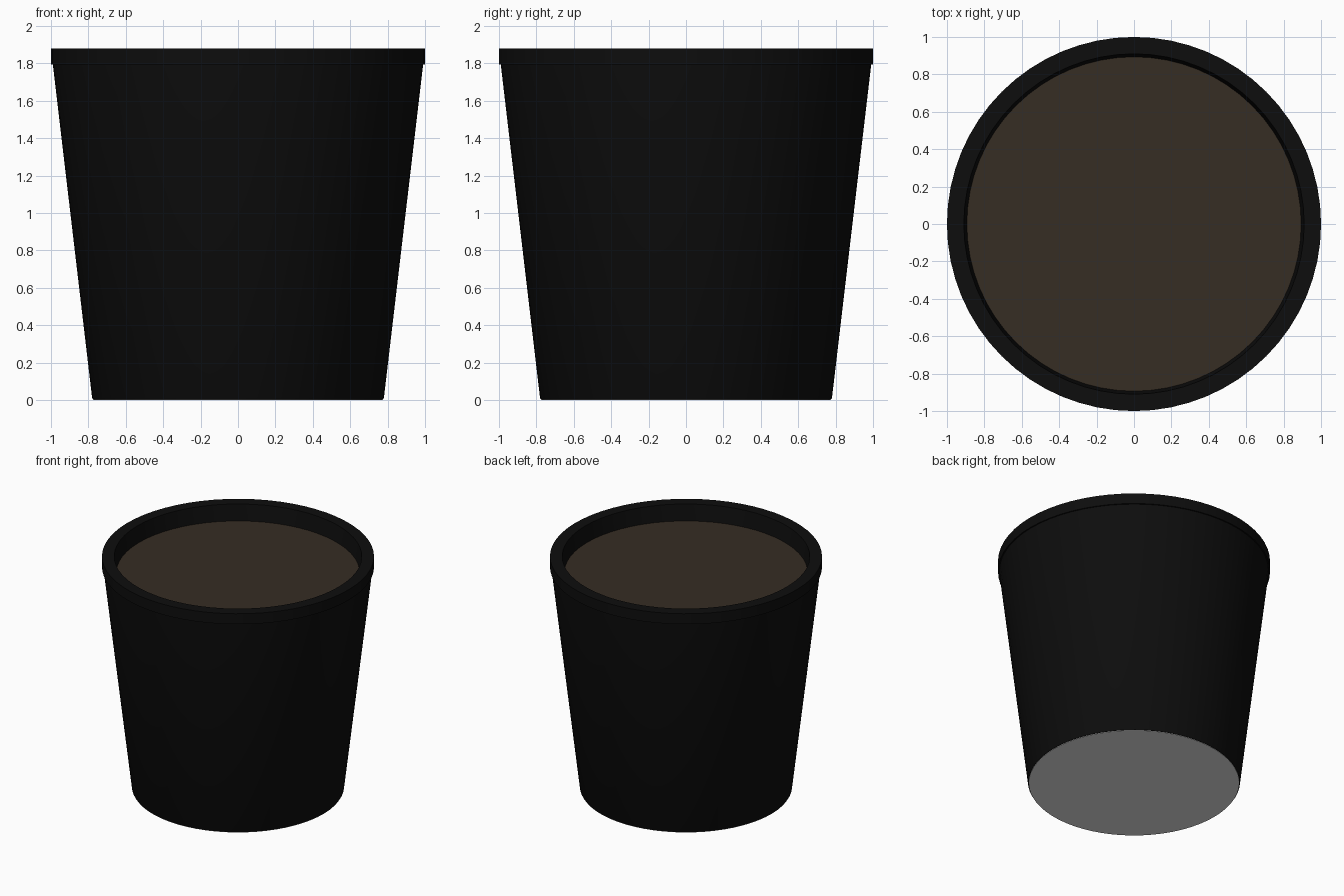
import bpy, bmesh, math

SIDES = 64

cube = bpy.data.objects.get("Cube")
if cube:
    bpy.data.objects.remove(cube, do_unlink=True)


def material(name, colour):
    mat = bpy.data.materials.new(name)
    mat.use_nodes = True
    mat.diffuse_color = (*colour, 1)
    bsdf = mat.node_tree.nodes["Principled BSDF"]
    bsdf.inputs["Base Color"].default_value = (*colour, 1)
    bsdf.inputs["Roughness"].default_value = 0.8
    return mat


def lathe(name, profile, mat):
    """Spin a radius/height profile around z; radius 0 closes at the axis."""
    bm = bmesh.new()
    verts = [bm.verts.new((r, 0, z)) for r, z in profile]
    edges = [bm.edges.new(pair) for pair in zip(verts, verts[1:])]
    bmesh.ops.spin(bm, geom=verts + edges, cent=(0, 0, 0), axis=(0, 0, 1),
                   angle=math.tau, steps=SIDES, use_duplicate=False)
    bmesh.ops.remove_doubles(bm, verts=bm.verts, dist=0.0005)
    bmesh.ops.recalc_face_normals(bm, faces=bm.faces)
    mesh = bpy.data.meshes.new(name)
    bm.to_mesh(mesh)
    bm.free()
    mesh.materials.append(mat)
    obj = bpy.data.objects.new(name, mesh)
    bpy.context.collection.objects.link(obj)
    bpy.ops.object.select_all(action="DESELECT")
    obj.select_set(True)
    bpy.context.view_layer.objects.active = obj
    bpy.ops.object.shade_smooth_by_angle(angle=math.radians(30))
    return obj


black = material("black plastic", (0.004, 0.004, 0.004))
brown = material("brown soil", (0.037, 0.026, 0.017))
grey = material("light grey base", (0.8, 0.8, 0.8))

# Tapered pot with a raised lip and a hollow inside
lathe("pot", [(0, 0.004), (0.775, 0.004), (0.78, 0.012), (0.99, 1.795),
              (1.0, 1.795), (1.0, 1.88), (0.91, 1.88), (0.89, 1.72),
              (0.70, 0.08), (0, 0.08)], black)

# Soil filling the pot to just below the lip
lathe("soil", [(0, 1.75), (0.894, 1.75), (0.885, 1.68), (0, 1.68)], brown)

# Thin plate under the pot
lathe("base_plate", [(0, 0), (0.773, 0), (0.773, 0.003), (0, 0.003)], grey)
